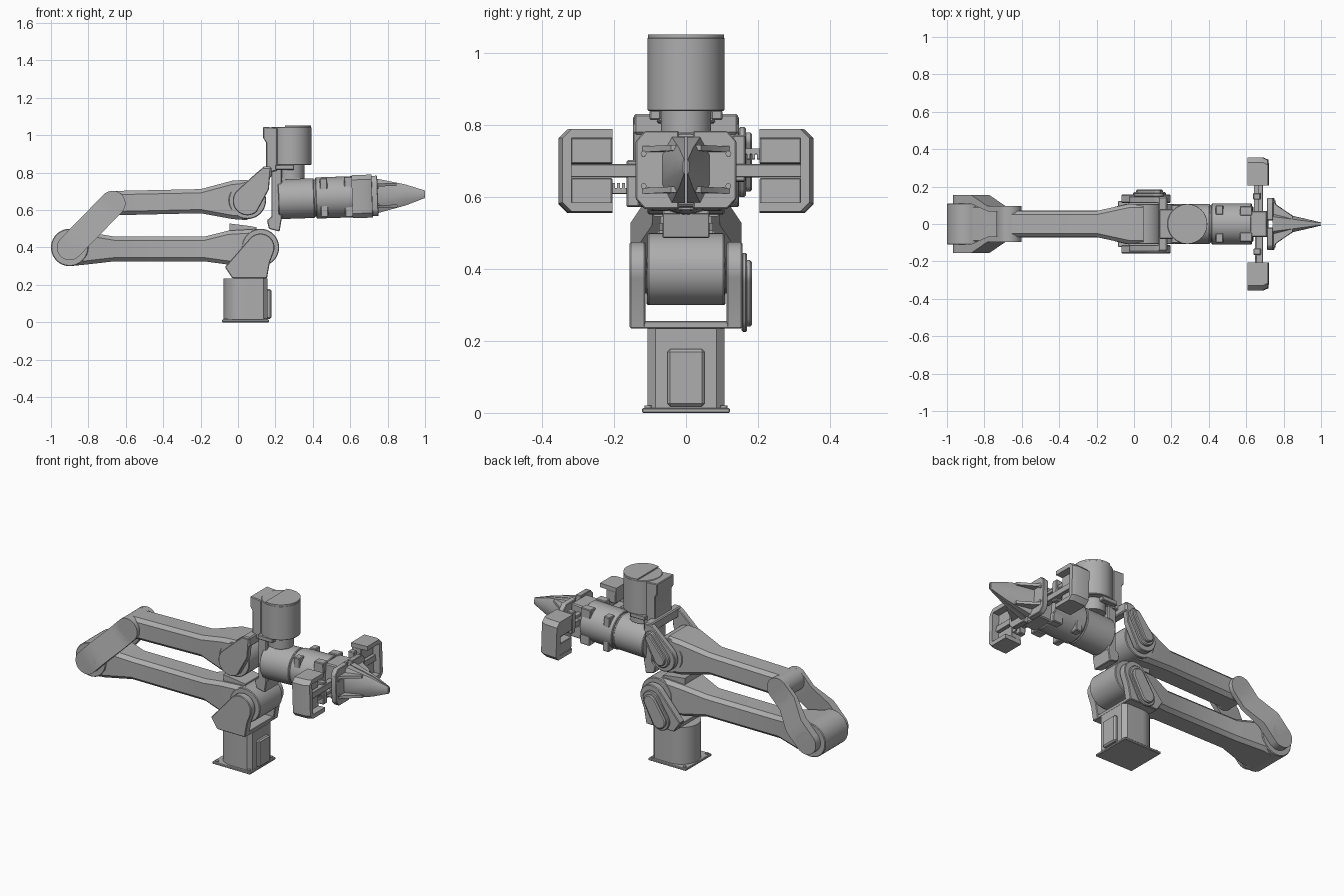
import bpy, bmesh, math
from mathutils import Matrix, Vector

if "Cube" in bpy.data.objects:
    bpy.data.objects.remove(bpy.data.objects["Cube"], do_unlink=True)

GREY = (0.42, 0.42, 0.42, 1.0)
mat = bpy.data.materials.new("machine grey")
mat.use_nodes = True
mat.diffuse_color = GREY
mat.node_tree.nodes["Principled BSDF"].inputs["Base Color"].default_value = GREY

I = Matrix.Identity(4)
P = Vector((0.235, 0, 0.658))                     # wrist pivot
TILT = Matrix.Translation(P) @ Matrix.Rotation(-0.035, 4, 'Y') @ Matrix.Translation(-P)
ZC = 0.658                                        # wrist axis height


def finish(name, bm, bevel=0.0, m=I):
    """Bevel, place, mark sharp edges and link one part."""
    bmesh.ops.recalc_face_normals(bm, faces=bm.faces)
    if bevel:
        sharp = [e for e in bm.edges if e.calc_face_angle(0) > 0.6]
        bmesh.ops.bevel(bm, geom=sharp, offset=bevel, segments=1, affect='EDGES')
    bm.transform(m)
    for f in bm.faces:
        f.smooth = True
    for e in bm.edges:
        e.smooth = e.calc_face_angle(0) < 0.55
    me = bpy.data.meshes.new(name)
    bm.to_mesh(me)
    bm.free()
    me.materials.append(mat)
    ob = bpy.data.objects.new(name, me)
    bpy.context.collection.objects.link(ob)
    return ob


def loft(name, rings, bevel=0.0, m=I):
    """Skin through rings of points, capped at both ends."""
    bm = bmesh.new()
    vs = [[bm.verts.new(p) for p in r] for r in rings]
    n = len(vs[0])
    for a, b in zip(vs, vs[1:]):
        for i in range(n):
            j = (i + 1) % n
            bm.faces.new((a[i], a[j], b[j], b[i]))
    bm.faces.new(vs[0][::-1])
    bm.faces.new(vs[-1])
    return finish(name, bm, bevel, m)


def box(name, x, y, z, bevel=0.0, m=I):
    ring = lambda h: [(x[0], y[0], h), (x[1], y[0], h), (x[1], y[1], h), (x[0], y[1], h)]
    return loft(name, [ring(z[0]), ring(z[1])], bevel, m)


def prism_y(name, pts, y0, y1, bevel=0.0, m=I):
    return loft(name, [[(a, y, b) for a, b in pts] for y in (y0, y1)], bevel, m)


def prism_z(name, pts, z0, z1, bevel=0.0, m=I):
    return loft(name, [[(a, b, z) for a, b in pts] for z in (z0, z1)], bevel, m)


def arc(cx, cz, r, a0=0, a1=360, n=40):
    full = a1 - a0 == 360
    return [(cx + r * math.cos(math.radians(a0 + (a1 - a0) * i / n)),
             cz + r * math.sin(math.radians(a0 + (a1 - a0) * i / n)))
            for i in range(n if full else n + 1)]


def capsule(x0, z0, r0, x1, z1, r1):
    d = math.degrees(math.atan2(z1 - z0, x1 - x0))
    return arc(x1, z1, r1, d - 90, d + 90, 16) + arc(x0, z0, r0, d + 90, d + 270, 16)


def tube_x(name, x0, x1, r, m=I):
    return loft(name, [[(x, a, b) for a, b in arc(0, ZC, r, n=48)] for x in (x0, x1)], 0.004, m)


def arm(name, stations):
    """Arm along x with a chamfered box section: (x, z low, z high, half width)."""
    rings = []
    for x, lo, hi, w in stations:
        c = 0.02
        rings.append([(x, y, z) for y, z in (
            (-w, lo + c), (-w + c, lo), (w - c, lo), (w, lo + c),
            (w, hi - c), (w - c, hi), (-w + c, hi), (-w, hi - c))])
    loft(name, rings)


# Base
box("base_plate", (-0.085, 0.165), (-0.122, 0.122), (0, 0.014), 0.003)
prism_z("base_housing", arc(0.03, 0, 0.107, 90, 270, 24) +
        [(0.135, -0.107), (0.157, -0.085), (0.157, 0.085), (0.135, 0.107)], 0.014, 0.235)
box("base_cover", (0.15, 0.178), (-0.052, 0.052), (0.018, 0.178), 0.008)
for x in (-0.065, 0.145):
    for y in (-0.105, 0.105):
        prism_z("base_bolt", arc(x, y, 0.01, n=12), 0.01, 0.02)

# Shoulder fork
box("shoulder_floor", (-0.03, 0.155), (-0.155, 0.155), (0.235, 0.256), 0.003)
plate = [(-0.03, 0.235), (0.155, 0.235), (0.17, 0.32)] + \
    arc(0.12, 0.4, 0.075, -20, 135, 16) + [(-0.07, 0.295)]
for s in (-1, 1):
    prism_y("shoulder_plate", plate, s * 0.113, s * 0.157, 0.004)
prism_y("shoulder_cover", capsule(0.055, 0.285, 0.045, 0.115, 0.385, 0.04), 0.155, 0.184, 0.006)
prism_y("shoulder_cover_rim", capsule(0.055, 0.285, 0.06, 0.115, 0.39, 0.055), 0.155, 0.17, 0.004)

# Lower arm with its round ends
arm("lower_arm", [(-0.9, 0.3, 0.5, 0.108), (-0.82, 0.308, 0.485, 0.108), (-0.66, 0.326, 0.458, 0.072),
                  (-0.18, 0.326, 0.458, 0.072), (-0.05, 0.308, 0.49, 0.105), (0.12, 0.3, 0.5, 0.105)])
prism_y("shoulder_barrel", arc(0.12, 0.4, 0.1), -0.107, 0.107, 0.004)
prism_y("elbow_barrel", arc(-0.9, 0.4, 0.1), -0.11, 0.11, 0.004)
prism_y("arm_saddle", [(-0.045, 0.485), (0.1, 0.49), (0.1, 0.508), (0.06, 0.515), (-0.045, 0.528)],
        -0.075, 0.075)

# Elbow link: side plates stepping inward towards the upper joint
A, B = Vector((-0.9, 0, 0.4)), Vector((-0.67, 0, 0.635))
side = Vector((-(B - A).z, 0, (B - A).x)).normalized() * 0.068
for s in (-1, 1):
    rings = []
    for t, yi, yo in ((0, 0.108, 0.155), (0.34, 0.108, 0.155), (0.72, 0.068, 0.095), (1, 0.068, 0.095)):
        c = A.lerp(B, t)
        rings.append([c + k * side + Vector((0, s * y, 0))
                      for k, y in ((-1, yi), (1, yi), (1, yo), (-1, yo))])
    loft("elbow_link", rings)
    prism_y("elbow_link_lower_end", arc(A.x, A.z, 0.068), s * 0.108, s * 0.155)
    prism_y("elbow_link_upper_end", arc(B.x, B.z, 0.068), s * 0.068, s * 0.095)

# Upper arm with its round ends
arm("upper_arm", [(-0.67, 0.572, 0.702, 0.07), (-0.2, 0.583, 0.712, 0.07),
                  (-0.03, 0.552, 0.757, 0.107), (0.05, 0.546, 0.762, 0.107)])
prism_y("upper_arm_tail", arc(-0.67, 0.637, 0.066), -0.07, 0.07)
prism_y("wrist_barrel", arc(0.05, 0.652, 0.1), -0.107, 0.107, 0.004)

# Wrist bracket
bracket = arc(0.05, 0.65, 0.078, 130, 310, 20) + \
    [(0.165, 0.71), (0.175, 0.825), (0.13, 0.825), (0.1, 0.8)]
for s in (-1, 1):
    prism_y("wrist_plate", bracket, s * 0.112, s * 0.148, 0.004)
prism_y("wrist_cover", capsule(0.05, 0.65, 0.05, 0.125, 0.76, 0.035), 0.145, 0.167, 0.005)
prism_y("wrist_cover_cap", capsule(0.05, 0.65, 0.034, 0.125, 0.76, 0.02), 0.16, 0.184, 0.005)
box("wrist_bridge", (0.13, 0.178), (-0.145, 0.145), (0.775, 0.832), 0.006)
box("wrist_hub", (0.178, 0.235), (-0.066, 0.066), (0.55, 0.82), 0.005)
prism_y("wrist_tab", [(0.155, 0.545), (0.165, 0.5), (0.222, 0.485), (0.235, 0.56), (0.19, 0.575)],
        -0.066, 0.066, 0.004)

# Upright motor
prism_z("upright_motor", arc(0.285, 0, 0.107, n=48), 0.84, 1.045, 0.003)
prism_z("motor_cap", arc(0.285, 0, 0.106, -108, 108, 40), 1.04, 1.053)
prism_z("motor_neck", arc(0.285, 0, 0.07), 0.77, 0.845)
prism_y("motor_mount", [(0.15, 0.8), (0.21, 0.81), (0.21, 1.04), (0.135, 1.045), (0.135, 0.985), (0.15, 0.96)],
        -0.08, 0.08, 0.004)
for s in (-1, 1):
    box("motor_foot", (0.2, 0.3), (s * 0.07, s * 0.102), (0.815, 0.842), 0.004)

# Roll motor
tube_x("roll_motor_rear", 0.215, 0.408, 0.106, TILT)
tube_x("roll_motor_groove", 0.4, 0.425, 0.1, TILT)
tube_x("roll_motor_front", 0.416, 0.63, 0.11, TILT)
for sy in (-1, 1):
    for sz in (-1, 1):
        box("motor_clip", (0.44, 0.48), (sy * 0.05, sy * 0.1), (ZC + sz * 0.04, ZC + sz * 0.104), 0.004, TILT)
        box("front_clip", (0.57, 0.635), (sy * 0.045, sy * 0.095), (ZC + sz * 0.05, ZC + sz * 0.108), 0.004, TILT)

# Hand core, rail and geared racks
box("hand_core", (0.62, 0.715), (-0.07, 0.07), (ZC - 0.1, ZC + 0.1), 0.006, TILT)
box("hand_rail", (0.655, 0.69), (-0.335, 0.335), (ZC - 0.018, ZC + 0.018), 0.002, TILT)
for s in (-1, 1):
    zr = ZC + s * 0.055
    box("rack", (0.645, 0.67), (s * 0.03, s * 0.21), (zr - 0.008, zr + 0.008), 0, TILT)
    for i in range(5):
        y = s * (0.147 + i * 0.0135)
        box("rack_tooth", (0.645, 0.67), (y - 0.004, y + 0.004), (zr - s * 0.022, zr), 0, TILT)
    box("rack_guide", (0.64, 0.68), (s * 0.13, s * 0.165), (ZC - 0.03 * s, ZC + s * 0.1), 0.004, TILT)

# Sliding end blocks
for s in (-1, 1):
    Y = lambda a: s * a
    outline = [(0.205, 0.115), (0.33, 0.115), (0.355, 0.09), (0.355, -0.09), (0.33, -0.115),
               (0.205, -0.115), (0.205, -0.09), (0.318, -0.09), (0.318, 0.09), (0.205, 0.09)]
    loft("end_block", [[(x, Y(0.34 - (0.34 - a) * 1.0 - d if a > 0.32 else a), ZC + b)
                        for a, b in outline] for x, d in ((0.61, 0), (0.69, 0), (0.717, 0.012))], 0, TILT)
    for sz in (-1, 1):
        box("end_block_panel", (0.612, 0.675), (Y(0.205), Y(0.32)),
            (ZC + sz * 0.02, ZC + sz * 0.092), 0.003, TILT)

# Gripper fingers
for s in (-1, 1):
    pad = [(0.02, -0.108), (0.115, -0.108), (0.14, -0.08), (0.14, 0.08), (0.115, 0.108), (0.02, 0.108)]
    loft("finger_plate", [[(x, s * a, ZC + b) for a, b in pad] for x in (0.715, 0.748)], 0.003, TILT)

    def section(x, w, h, k):
        return [(x, s * a, ZC + b) for a, b in
                ((0.003, -h), (w * 0.6, -h), (w, -h * k), (w, h * k), (w * 0.6, h), (0.003, h))]
    loft("finger", [section(0.745, 0.066, 0.092, 0.45), section(0.9, 0.032, 0.055, 0.4),
                    section(0.985, 0.012, 0.025, 0.5), section(1.0, 0.009, 0.02, 0.6)], 0, TILT)
    for sz in (-1, 1):
        # gusset between plate and finger, with plate bolts
        z0, z1 = ZC + sz * 0.05, ZC + sz * 0.066
        prism_z("finger_gusset", [(0.74, s * 0.13), (0.765, s * 0.1), (0.85, s * 0.042),
                                  (0.85, s * 0.02), (0.74, s * 0.02)], z0, z1, 0, TILT)
        loft("finger_bolt", [[(x, s * 0.118 + a, ZC + sz * 0.045 + b) for a, b in arc(0, 0, 0.008, n=12)]
                             for x in (0.745, 0.754)], 0, TILT)
